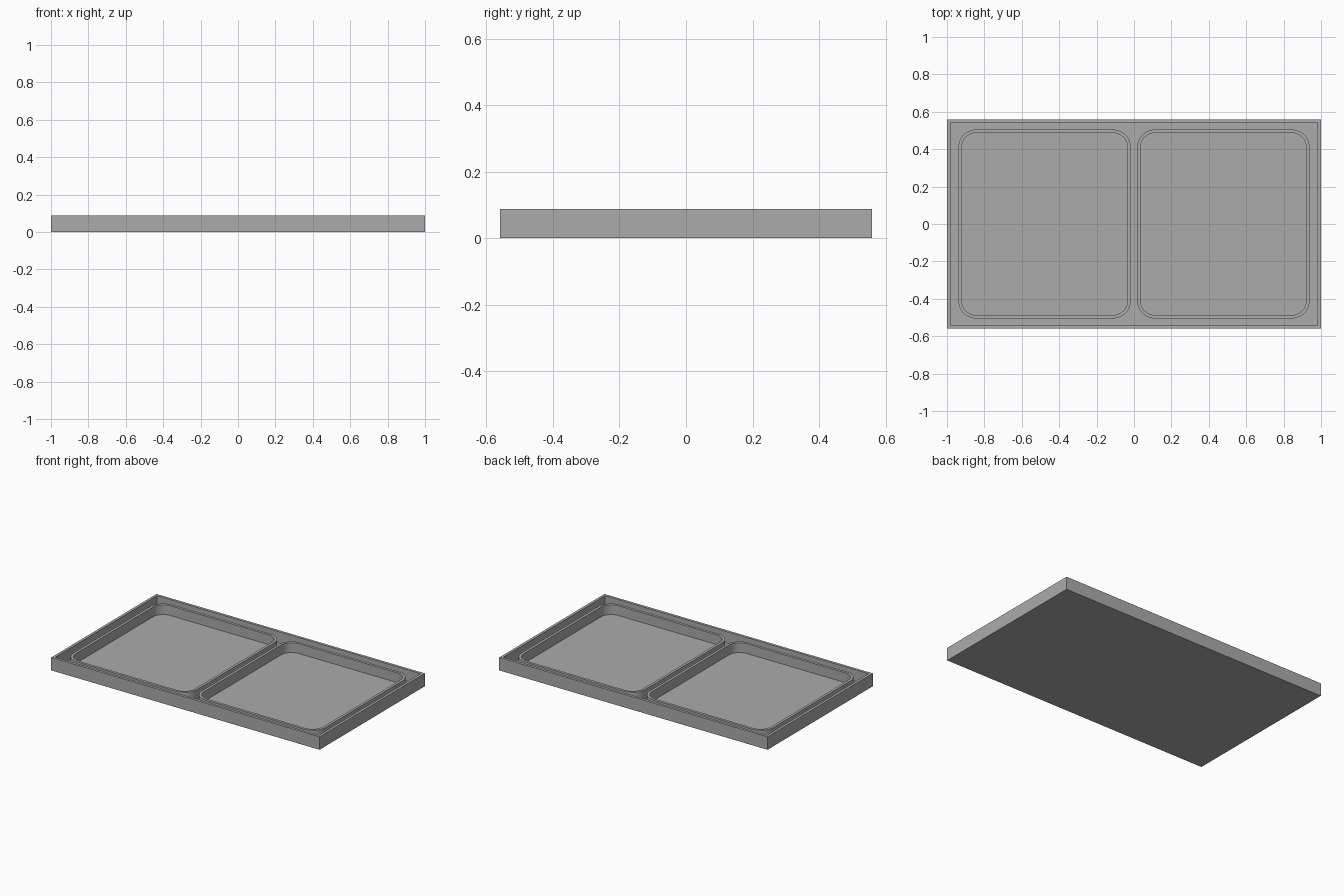
import bpy
import bmesh
from math import cos, sin, pi

cube = bpy.data.objects.get("Cube")
if cube:
    bpy.data.objects.remove(cube)

LENGTH, WIDTH, HEIGHT = 2.0, 1.12, 0.087
WALL, FLOOR, RING_TOP = 0.018, 0.011, 0.077

grey = bpy.data.materials.new("plain grey")
grey.use_nodes = True
colour = (0.41, 0.41, 0.41, 1)
grey.diffuse_color = colour
grey.node_tree.nodes["Principled BSDF"].inputs["Base Color"].default_value = colour


def outline(cx, sx, sy, radius, steps=10):
    """Counter-clockwise rectangle, with rounded corners if radius is set."""
    points = []
    for i, (dx, dy) in enumerate([(1, 1), (-1, 1), (-1, -1), (1, -1)]):
        px, py = cx + dx * (sx / 2 - radius), dy * (sy / 2 - radius)
        for k in range(steps + 1 if radius else 1):
            a = (i + k / steps) * pi / 2
            points.append((px + radius * cos(a), py + radius * sin(a)))
    return points


def wall(name, cx, sx, sy, radius, inner_radius, bottom, top, floor=None):
    """Upright wall loop; with a floor height it becomes a closed tray."""
    bm = bmesh.new()
    outer = outline(cx, sx, sy, radius)
    inner = outline(cx, sx - 2 * WALL, sy - 2 * WALL, inner_radius)
    inner_z = bottom if floor is None else floor
    loops = [[bm.verts.new((x, y, z)) for x, y in pts]
             for pts, z in [(outer, bottom), (outer, top), (inner, top), (inner, inner_z)]]
    n = len(outer)
    pairs = list(zip(loops, loops[1:]))
    if floor is None:
        pairs.append((loops[3], loops[0]))
    else:
        bm.faces.new(loops[0][::-1])
        bm.faces.new(loops[3])
    for a, b in pairs:
        for i in range(n):
            j = (i + 1) % n
            bm.faces.new((a[i], a[j], b[j], b[i]))
    bmesh.ops.recalc_face_normals(bm, faces=bm.faces)
    mesh = bpy.data.meshes.new(name)
    bm.to_mesh(mesh)
    bm.free()
    mesh.materials.append(grey)
    obj = bpy.data.objects.new(name, mesh)
    bpy.context.collection.objects.link(obj)
    return obj


# Rectangular tray with a thin base
wall("tray", 0, LENGTH, WIDTH, 0, 0, 0, HEIGHT, FLOOR)

# Two rounded compartment walls, sunk slightly into the base
for side, name in ((1, "left_compartment_wall"), (-1, "right_compartment_wall")):
    ring = wall(name, side * 0.478, 0.922, 1.01, 0.095, 0.077, FLOOR / 2, RING_TOP)
    bpy.ops.object.select_all(action='DESELECT')
    ring.select_set(True)
    bpy.context.view_layer.objects.active = ring
    bpy.ops.object.shade_smooth_by_angle()
